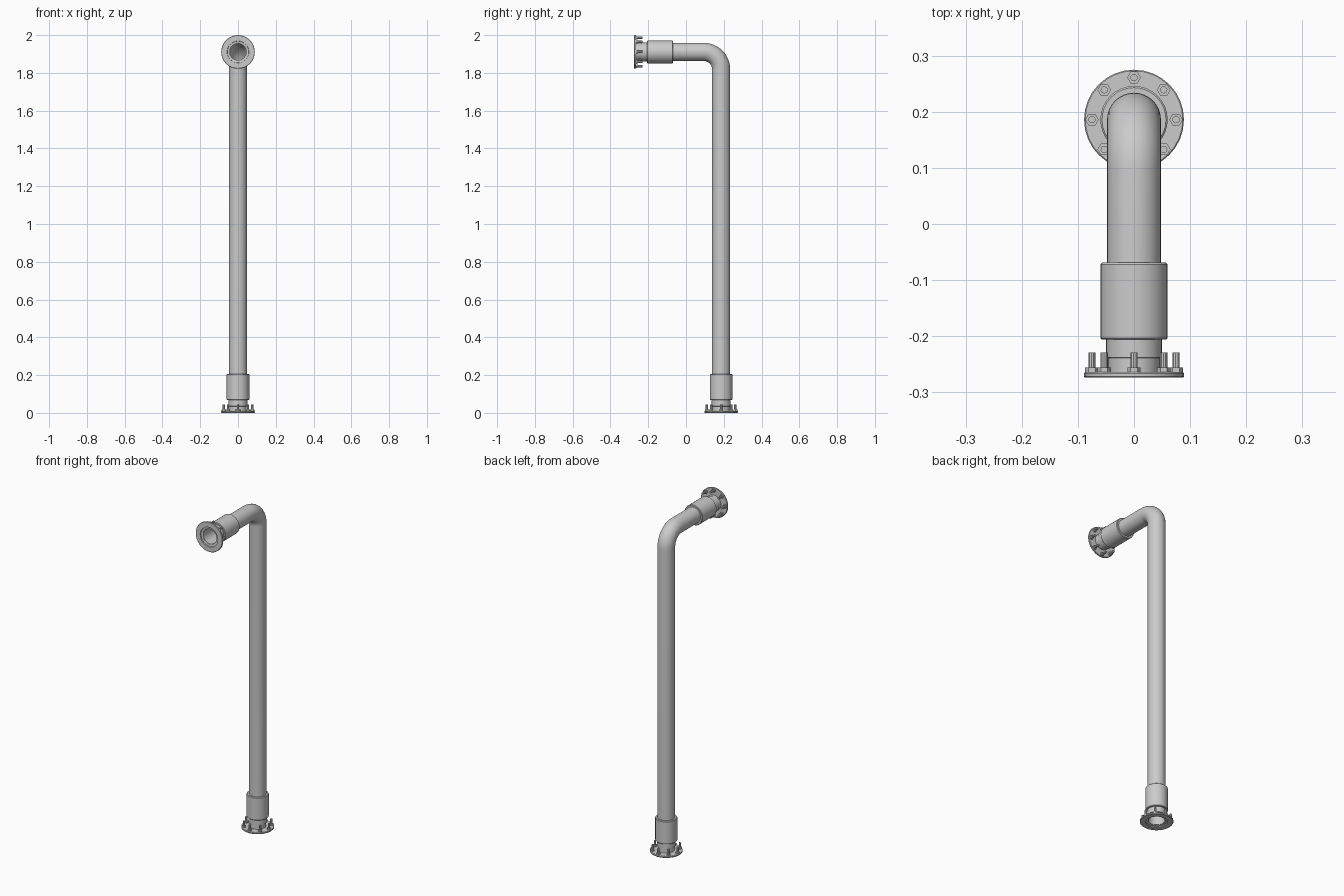
import bpy, bmesh, math
from mathutils import Matrix, Vector

if "Cube" in bpy.data.objects:
    bpy.data.objects.remove(bpy.data.objects["Cube"])

SIDES = 32
AXIS_Y, AXIS_Z, END_Y = 0.186, 1.911, -0.274
BEND = 0.092


def finish(name, bm, matrix=Matrix()):
    bmesh.ops.recalc_face_normals(bm, faces=bm.faces)
    mesh = bpy.data.meshes.new(name)
    bm.to_mesh(mesh)
    bm.free()
    obj = bpy.data.objects.new(name, mesh)
    bpy.context.collection.objects.link(obj)
    obj.matrix_world = matrix
    bpy.ops.object.select_all(action='DESELECT')
    obj.select_set(True)
    bpy.context.view_layer.objects.active = obj
    bpy.ops.object.shade_smooth_by_angle(angle=math.radians(35))
    return obj


def skin(bm, rings, closed):
    # join successive rings of vertices with quads
    n = len(rings)
    for i in range(n if closed else n - 1):
        a, b = rings[i], rings[(i + 1) % n]
        for j in range(SIDES):
            k = (j + 1) % SIDES
            bm.faces.new((a[j], a[k], b[k], b[j]))


def lathe(name, profile, matrix):
    bm = bmesh.new()
    angles = [2 * math.pi * j / SIDES for j in range(SIDES)]
    rings = [[bm.verts.new((r * math.cos(a), r * math.sin(a), z)) for a in angles]
             for r, z in profile]
    skin(bm, rings, True)
    return finish(name, bm, matrix)


def fitting(label, matrix):
    # flange plate with a chamfered bore
    lathe(label + "_flange", [(0.058, 0), (0.087, 0), (0.089, 0.002), (0.089, 0.008),
                              (0.087, 0.010), (0.046, 0.010), (0.046, 0.008),
                              (0.057, 0.006)], matrix)
    # short neck between flange and sleeve
    lathe(label + "_neck", [(0.046, 0.009), (0.046, 0.035), (0.050, 0.036), (0.050, 0.072),
                            (0.044, 0.072), (0.044, 0.009)], matrix)
    # thick coupling sleeve with rounded rims
    lathe(label + "_sleeve", [(0.045, 0.068), (0.057, 0.068), (0.060, 0.071), (0.060, 0.202),
                              (0.057, 0.205), (0.045, 0.205)], matrix)
    # eight studs with hexagonal nuts
    bm = bmesh.new()
    for i in range(8):
        a = i * math.pi / 4
        place = Matrix.Translation((0.075 * math.cos(a), 0.075 * math.sin(a), 0))
        for sides, r, z0, z1 in ((6, 0.012, 0.010, 0.018), (10, 0.0065, 0.010, 0.045)):
            bmesh.ops.create_cone(bm, cap_ends=True, segments=sides, radius1=r, radius2=r,
                                  depth=z1 - z0,
                                  matrix=place @ Matrix.Translation((0, 0, (z0 + z1) / 2))
                                  @ Matrix.Rotation(math.pi / 6, 4, 'Z'))
    finish(label + "_bolts", bm, matrix)


# bent pipe: straight riser, quarter bend, short horizontal run
path = [((AXIS_Y, 0.07), 0)]
for i in range(13):
    t = i / 12 * math.pi / 2
    path.append(((AXIS_Y - BEND + BEND * math.cos(t), AXIS_Z - BEND + BEND * math.sin(t)), t))
path.append(((END_Y + 0.07, AXIS_Z), math.pi / 2))
bm = bmesh.new()
rings = []
for radius, run in ((0.048, path), (0.044, path[::-1])):
    for (y, z), t in run:
        out = Vector((0, math.cos(t), math.sin(t)))
        ring = []
        for j in range(SIDES):
            a = 2 * math.pi * j / SIDES
            ring.append(bm.verts.new(Vector((0, y, z)) + radius *
                                     (math.cos(a) * Vector((1, 0, 0)) + math.sin(a) * out)))
        rings.append(ring)
skin(bm, rings, True)
finish("bent_pipe", bm)

# flanged ends: one on the floor, one facing the front
fitting("lower", Matrix.Translation((0, AXIS_Y, 0)))
fitting("upper", Matrix.Translation((0, END_Y, AXIS_Z)) @ Matrix.Rotation(-math.pi / 2, 4, 'X'))
